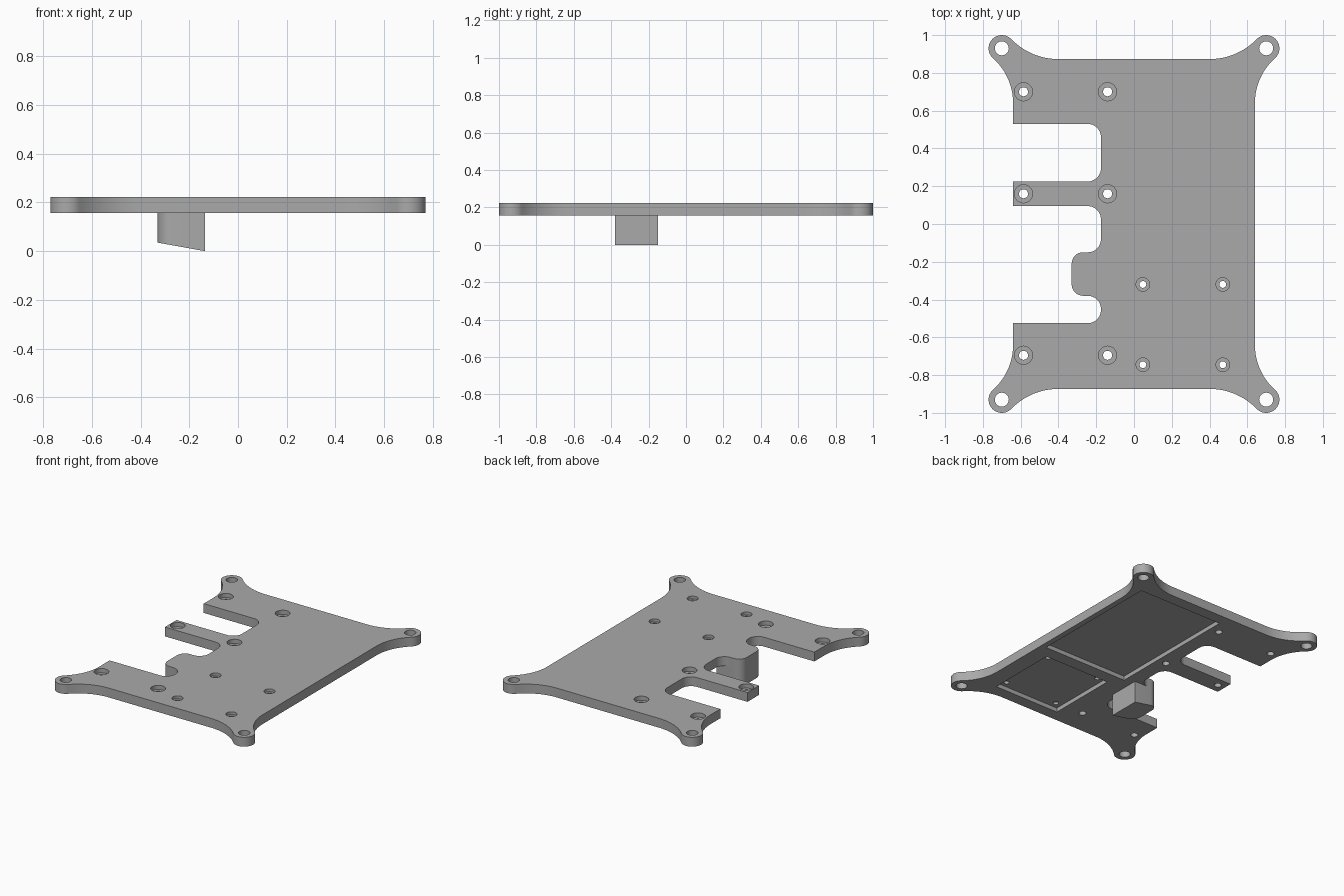
import bpy, bmesh
from math import pi, cos, sin, atan2
from mathutils import Vector

cube = bpy.data.objects.get("Cube")
if cube:
    bpy.data.objects.remove(cube)

BOTTOM, TOP = 0.157, 0.223
EAR = Vector((0.70, 0.93))
EAR_R, EAR_HOLE = 0.07, 0.037

grey = bpy.data.materials.new("plain grey")
grey.use_nodes = True
colour = (0.4, 0.4, 0.4, 1)
grey.diffuse_color = colour
grey.node_tree.nodes["Principled BSDF"].inputs["Base Color"].default_value = colour


def make_object(name, bm):
    bmesh.ops.recalc_face_normals(bm, faces=bm.faces)
    mesh = bpy.data.meshes.new(name)
    bm.to_mesh(mesh)
    bm.free()
    mesh.materials.append(grey)
    obj = bpy.data.objects.new(name, mesh)
    bpy.context.collection.objects.link(obj)
    return obj


def prism(bm, outline, z0, z1):
    """Close an outline and raise it into a solid."""
    face = bm.faces.new([bm.verts.new((p[0], p[1], z0)) for p in outline])
    new = bmesh.ops.extrude_face_region(bm, geom=[face])["geom"]
    bmesh.ops.translate(bm, vec=(0, 0, z1 - z0),
                        verts=[v for v in new if isinstance(v, bmesh.types.BMVert)])


def arc(centre, r, a0, a1, n):
    return [centre + r * Vector((cos(a), sin(a)))
            for a in (a0 + (a1 - a0) * i / n for i in range(n + 1))]


def rounded(corners, n=8):
    """Round each right-angled corner (x, y, radius) of a path's inner points."""
    path = []
    for i, (x, y, r) in enumerate(corners):
        p = Vector((x, y))
        if r == 0:
            path.append(p)
            continue
        before = (Vector(corners[i - 1][:2]) - p).normalized()
        after = (Vector(corners[(i + 1) % len(corners)][:2]) - p).normalized()
        centre = p + (before + after) * r
        for k in range(n + 1):
            t = k / n * pi / 2
            path.append(centre - after * r * cos(t) - before * r * sin(t))
    return path


def fillet_radius(along, across):
    """Radius of an arc tangent to an edge and to the ear circle."""
    return (along ** 2 + across ** 2 - EAR_R ** 2) / (2 * (across + EAR_R))


# Mounting ear: side fillet, round tip, end fillet
side_x, side_y, end_x, end_y = 0.64, 0.64, 0.40, 0.873
r1 = fillet_radius(EAR.y - side_y, EAR.x - side_x)
r2 = fillet_radius(EAR.x - end_x, EAR.y - end_y)
c1 = Vector((side_x + r1, side_y))
c2 = Vector((end_x, end_y + r2))
d1, d2 = EAR - c1, EAR - c2
a1, a2 = atan2(d1.y, d1.x), atan2(d2.y, d2.x)
ear = (arc(c1, r1, pi, a1, 12)
       + arc(EAR, EAR_R, a1 - pi, a2 + pi, 24)[1:]
       + arc(c2, r2, a2, -pi / 2, 12)[1:])


def mirrored(sx, sy):
    pts = [Vector((p.x * sx, p.y * sy)) for p in ear]
    return pts if sx * sy > 0 else pts[::-1]


# Notched edge with a finger and a small tab
notches = rounded([
    (-0.64, 0.53, 0), (-0.175, 0.53, 0.07), (-0.175, 0.225, 0.07), (-0.64, 0.225, 0),
    (-0.64, 0.095, 0), (-0.175, 0.095, 0.07), (-0.175, -0.15, 0.07),
    (-0.33, -0.15, 0.06), (-0.33, -0.38, 0.06), (-0.175, -0.38, 0.07),
    (-0.175, -0.525, 0.07), (-0.64, -0.525, 0)])

bm = bmesh.new()
prism(bm, mirrored(1, 1) + mirrored(-1, 1) + notches + mirrored(-1, -1) + mirrored(1, -1),
      BOTTOM, TOP)
plate = make_object("mounting_plate", bm)


def stepped_hole(bm, x, y, wide, narrow, depth):
    """Lathed cutter: wide counterbore above a narrow through hole."""
    profile = [(narrow, BOTTOM - 0.05), (narrow, TOP - depth), (wide, TOP - depth), (wide, TOP + 0.05)]
    n = 28
    rings = [[bm.verts.new((x + r * cos(2 * pi * i / n), y + r * sin(2 * pi * i / n), z))
              for i in range(n)] for r, z in profile]
    for low, high in zip(rings, rings[1:]):
        for i in range(n):
            j = (i + 1) % n
            bm.faces.new((low[i], low[j], high[j], high[i]))
    bm.faces.new(rings[0][::-1])
    bm.faces.new(rings[-1])


def cut(name, bm):
    cutter = make_object(name, bm)
    cutter.hide_render = True
    mod = plate.modifiers.new(name, 'BOOLEAN')
    mod.operation, mod.solver, mod.object = 'DIFFERENCE', 'EXACT', cutter
    bpy.context.view_layer.objects.active = plate
    bpy.ops.object.modifier_apply(modifier=name)
    bpy.data.objects.remove(cutter)


# Two shallow pockets on the underside
bm = bmesh.new()
for x0, x1, y0, y1 in ((-0.07, 0.60, -0.185, 0.79), (0.0, 0.52, -0.79, -0.275)):
    prism(bm, [(x0, y0), (x1, y0), (x1, y1), (x0, y1)], BOTTOM - 0.05, BOTTOM + 0.03)
cut("pocket_cutter", bm)

# Ear holes, large counterbored holes, small counterbored holes
bm = bmesh.new()
for sx in (-1, 1):
    for sy in (-1, 1):
        prism(bm, arc(Vector((EAR.x * sx, EAR.y * sy)), EAR_HOLE, 0, 2 * pi, 28)[:-1],
              BOTTOM - 0.05, TOP + 0.05)
for y in (0.70, 0.16, -0.695):
    for x in (-0.585, -0.14):
        stepped_hole(bm, x, y, 0.048, 0.024, 0.03)
for y in (-0.32, -0.745):
    for x in (0.047, 0.47):
        stepped_hole(bm, x, y, 0.036, 0.018, 0.02)
cut("hole_cutter", bm)

# Post under the tab, with a sloping foot
bm = bmesh.new()
prism(bm, rounded([(-0.135, -0.15, 0), (-0.33, -0.15, 0.06), (-0.33, -0.38, 0.06), (-0.135, -0.38, 0)]),
      0, BOTTOM)
for v in bm.verts:
    if v.co.z < 0.01:
        v.co.z = (-0.135 - v.co.x) * 0.18
post = make_object("support_post", bm)

# Smooth the curves, keep the edges sharp
bpy.ops.object.select_all(action='DESELECT')
for obj in (plate, post):
    obj.select_set(True)
    bpy.context.view_layer.objects.active = obj
bpy.ops.object.shade_smooth_by_angle(angle=0.6)
